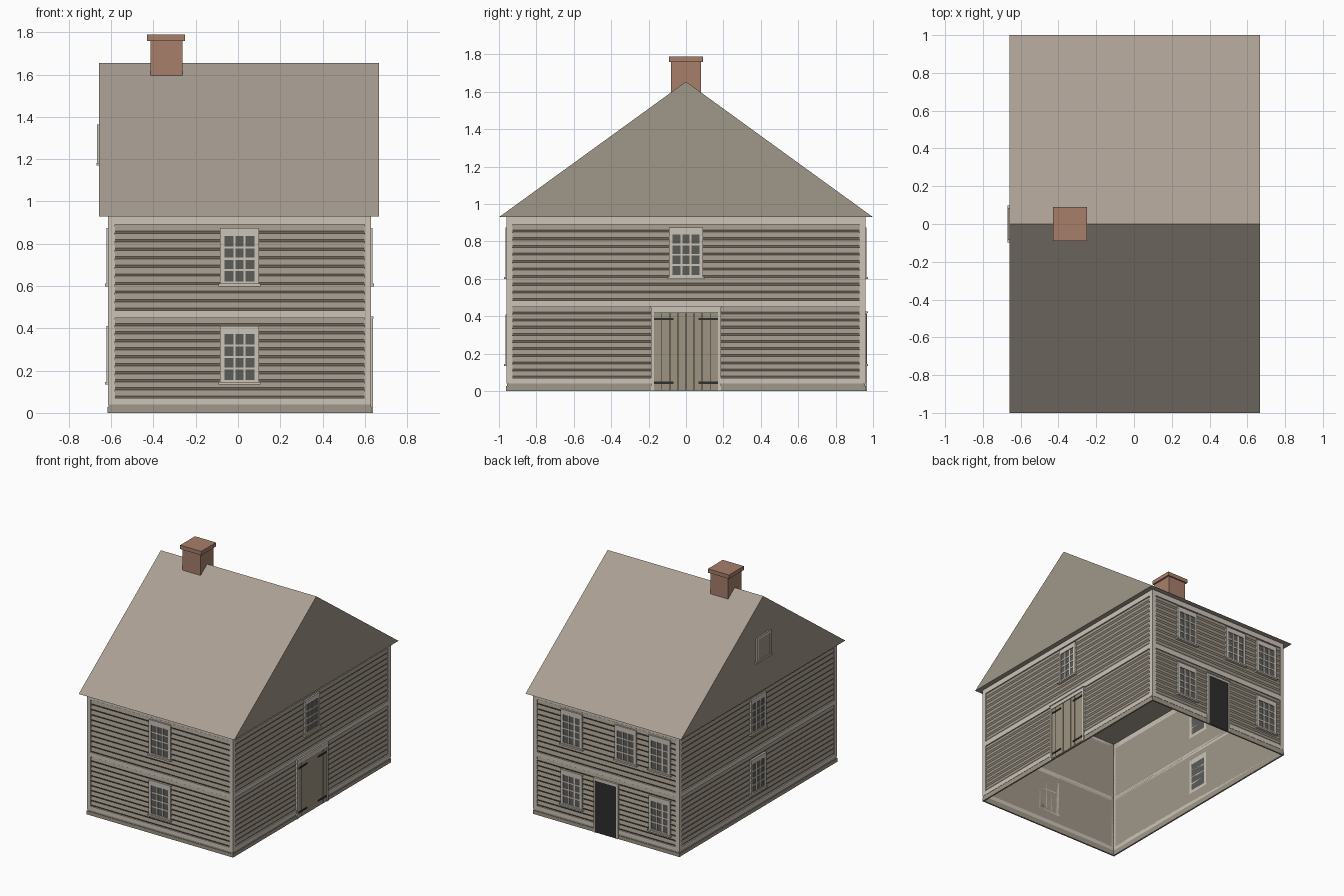
import bpy, bmesh
from mathutils import Matrix, Vector

old = bpy.data.objects.get("Cube")
if old:
    bpy.data.objects.remove(old, do_unlink=True)


def material(name, *rgb):
    lin = [((c / 255 + 0.055) / 1.055) ** 2.4 for c in rgb] + [1.0]
    m = bpy.data.materials.new(name)
    m.use_nodes = True
    m.diffuse_color = lin
    bsdf = m.node_tree.nodes["Principled BSDF"]
    bsdf.inputs["Base Color"].default_value = lin
    bsdf.inputs["Roughness"].default_value = 0.9
    return m


SIDING = material("siding", 160, 151, 137)
ROOF = material("roof", 170, 159, 148)
TRIM = material("trim", 204, 196, 185)
BRICK = material("brick", 167, 126, 107)
GLASS = material("glass", 92, 92, 89)
PLANK = material("door_planks", 158, 148, 128)
DARK = material("dark", 46, 46, 45)


def finish(name, bm, *mats):
    me = bpy.data.meshes.new(name)
    bm.to_mesh(me)
    bm.free()
    for m in mats:
        me.materials.append(m)
    ob = bpy.data.objects.new(name, me)
    bpy.context.collection.objects.link(ob)
    return ob


def frame(cx, cy, nx, ny):
    """Wall space: across, up, outward."""
    n, up = Vector((nx, ny, 0)), Vector((0, 0, 1))
    u = up.cross(n)
    m = Matrix((u, up, n)).transposed().to_4x4()
    m.translation = (cx, cy, 0)
    return m


def boxes(name, mat, wall, items):
    """Each item: across min/max, up min/max, outward min/max."""
    bm = bmesh.new()
    for a, b, c, d, e, f in items:
        mid = Vector(((a + b) / 2, (c + d) / 2, (e + f) / 2))
        size = Matrix.Diagonal((b - a, d - c, f - e, 1))
        bmesh.ops.create_cube(bm, size=1, matrix=wall @ Matrix.Translation(mid) @ size)
    return finish(name, bm, mat)


CX, HX, HY, EAVE = 0.0075, 0.6125, 0.95, 0.93
WALLS = {
    "front": (frame(CX, -HY, 0, -1), HX),
    "back": (frame(CX, HY, 0, 1), HX),
    "left": (frame(CX + HX, 0, 1, 0), HY),
    "right": (frame(CX - HX, 0, -1, 0), HY),
}


def clapboards(name, wall, half, rows=10):
    """Overlapping boards with a slanted lower lip."""
    bm = bmesh.new()
    for low, high in ((0.07, 0.45), (0.485, 0.89)):
        step = (high - low) / rows
        for i in range(rows):
            z = low + i * step
            profile = ((z, 0.001), (z + 0.011, 0.008), (z + step, 0.001))
            rings = [[bm.verts.new(wall @ Vector((u, h, o))) for u in (-half, half)]
                     for h, o in profile]
            for p, q in zip(rings, rings[1:]):
                bm.faces.new((p[0], p[1], q[1], q[0]))
    finish(name, bm, SIDING)


def window(name, wall, u, z):
    """Sash window with three by four panes; z is the sill height."""
    w, g, top = 0.092, 0.071, z + 0.27
    g0, g1 = z + 0.016, z + 0.232
    boxes(name + "_glass", GLASS, wall, [(u - g, u + g, g0, g1, 0, 0.010)])
    bars = [(u - w, u - g, z, top, 0, 0.016), (u + g, u + w, z, top, 0, 0.016),
            (u - g, u + g, g1, top, 0, 0.016), (u - g, u + g, z, g0, 0, 0.016),
            (u - w - 0.007, u + w + 0.007, z - 0.006, z + 0.006, 0, 0.024)]
    t = 0.005
    for i in (1, 2):
        c = u - g + i * 2 * g / 3
        bars.append((c - t, c + t, g0, g1, 0, 0.013))
    for i in (1, 2, 3):
        c = g0 + i * (g1 - g0) / 4
        bars.append((u - g, u + g, c - t, c + t, 0, 0.0128))
    boxes(name + "_frame", TRIM, wall, bars)


def door_frame(name, wall, inner, outer, head, top):
    boxes(name, TRIM, wall, [(-outer, -inner, 0, head, 0, 0.018),
                             (inner, outer, 0, head, 0, 0.018),
                             (-outer, outer, head, top, 0, 0.018),
                             (-outer - 0.004, outer + 0.004, top - 0.008, top, 0, 0.022)])


# Open-bottomed wall shell
bm = bmesh.new()
bmesh.ops.create_cube(bm, size=1, matrix=Matrix.Translation((CX, 0, EAVE / 2))
                      @ Matrix.Diagonal((2 * HX, 2 * HY, EAVE, 1)))
bmesh.ops.delete(bm, geom=[f for f in bm.faces if abs(f.normal.z) > 0.5], context="FACES_ONLY")
finish("wall_shell", bm, SIDING)

# Siding, trim boards and plinth on every wall
for side, (wall, half) in WALLS.items():
    clapboards(side + "_siding", wall, half)
    ends = half + (0.01 if half == HX else 0)
    inner = half - 0.022
    boxes(side + "_trim", TRIM, wall,
          [(s * (ends + inner) / 2 - (ends - inner) / 2, s * (ends + inner) / 2 + (ends - inner) / 2,
            0.04, EAVE, 0, 0.01) for s in (-1, 1)]
          + [(-inner, inner, a, b, 0, 0.01) for a, b in ((0.04, 0.07), (0.45, 0.485), (0.89, EAVE))])
    reach = half + (0.012 if half == HX else 0)
    boxes(side + "_plinth", SIDING, wall, [(-reach, reach, 0, 0.027, 0, 0.012),
                                           (-reach + 0.004, reach - 0.004, 0.027, 0.04, 0, 0.008)])

# Windows
LOW, HIGH = 0.14, 0.605
LAYOUT = {
    "front": ((0, LOW), (0, HIGH)),
    "right": ((0, LOW), (0, HIGH)),
    "left": ((0, HIGH),),
    "back": ((-0.295, LOW), (0.455, LOW), (-0.295, HIGH), (0.165, HIGH), (0.455, HIGH)),
}
for side, spots in LAYOUT.items():
    for i, (u, z) in enumerate(spots):
        window(f"{side}_window_{i + 1}", WALLS[side][0], u, z)

# Plank double door with strap hinges
wall = WALLS["left"][0]
door_frame("double_door_frame", wall, 0.172, 0.188, 0.42, 0.455)
boxes("double_door_gaps", DARK, wall, [(-0.172, 0.172, 0.005, 0.42, 0, 0.0125)])
pitch = 0.043
boxes("double_door_planks", PLANK, wall,
      [(i * pitch + 0.002, (i + 1) * pitch - 0.002, 0.005, 0.418, 0, 0.015) for i in range(-4, 4)])
boxes("double_door_hinges", DARK, wall,
      [(a, b, z - 0.006, z + 0.006, 0.012, 0.019)
       for z in (0.045, 0.385) for a, b in ((-0.17, -0.068), (0.068, 0.17))])

# Back doorway
wall = WALLS["back"][0]
door_frame("back_door_frame", wall, 0.09, 0.105, 0.40, 0.425)
boxes("back_door", DARK, wall, [(-0.09, 0.09, 0, 0.40, 0, 0.014)])

# Gabled roof
X0, X1, RIDGE = -0.658, 0.668, 1.655
bm = bmesh.new()
tri = [[bm.verts.new((x, y, z)) for y, z in ((-1, EAVE), (1, EAVE), (0, RIDGE))] for x in (X0, X1)]
bm.faces.new(tri[0])
bm.faces.new(tri[1])
for i in range(3):
    j = (i + 1) % 3
    bm.faces.new((tri[0][i], tri[0][j], tri[1][j], tri[1][i]))
bmesh.ops.recalc_face_normals(bm, faces=bm.faces)
for f in bm.faces:
    f.material_index = 1 if abs(f.normal.x) > 0.9 else 0
finish("roof", bm, ROOF, SIDING)

# Attic hatch in the gable
gable = frame(X0, 0, -1, 0)
boxes("attic_hatch", SIDING, gable, [(-0.068, 0.068, 1.18, 1.35, 0, 0.006)])
boxes("attic_hatch_frame", TRIM, gable,
      [(-0.085, -0.068, 1.17, 1.365, 0, 0.01), (0.068, 0.085, 1.17, 1.365, 0, 0.01),
       (-0.068, 0.068, 1.348, 1.365, 0, 0.01), (-0.098, 0.098, 1.17, 1.182, 0, 0.012)])

# Chimney
up = Matrix.Identity(4)
boxes("chimney_shaft", BRICK, up, [(-0.415, -0.263, -0.08, 0.08, 1.58, 1.76)])
boxes("chimney_cap", BRICK, up, [(-0.43, -0.25, -0.09, 0.09, 1.76, 1.79)])
